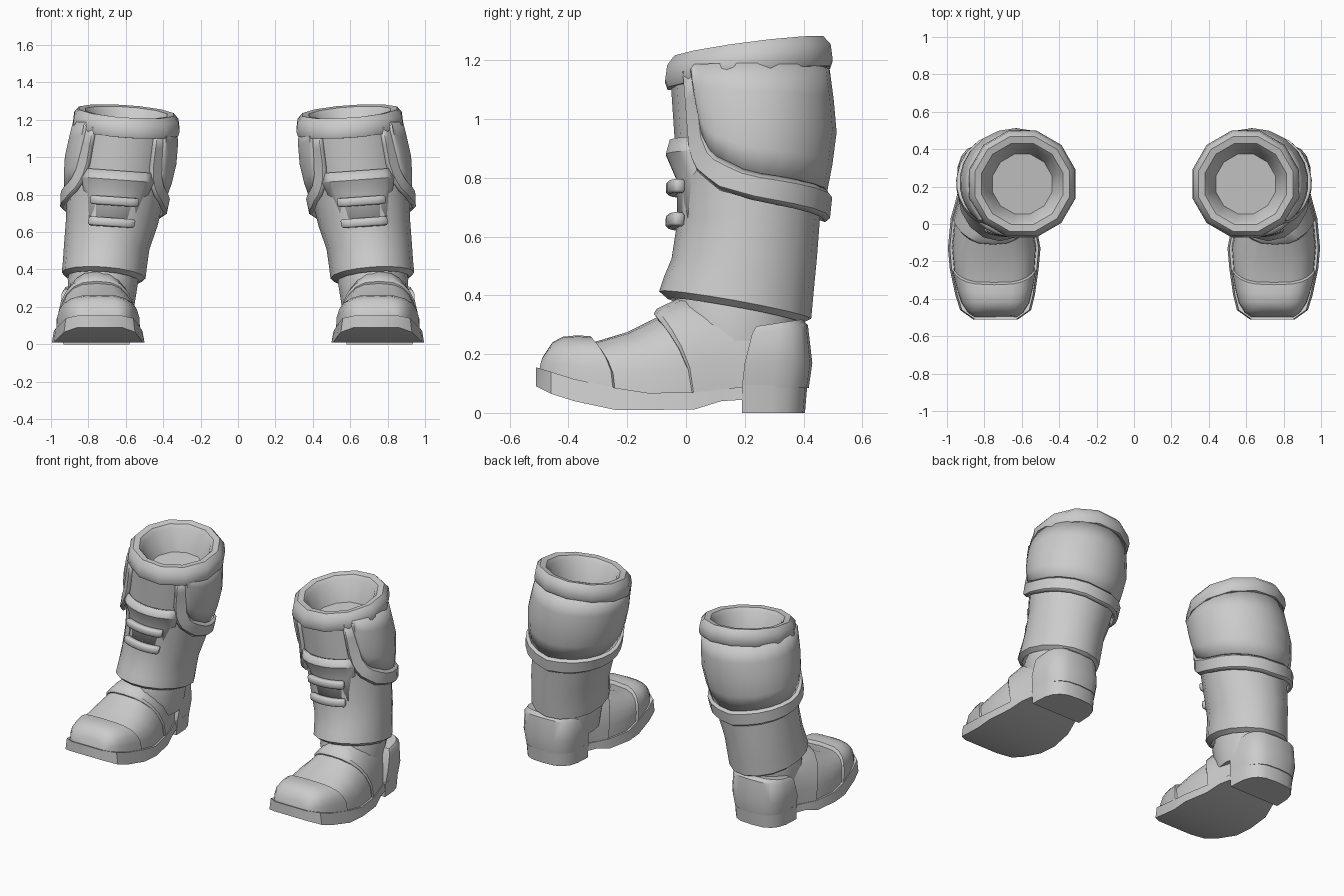
import bpy, bmesh, math
from mathutils import Vector

if "Cube" in bpy.data.objects:
    bpy.data.objects.remove(bpy.data.objects["Cube"])


def lerp_table(table, t):
    """Interpolate rows of (key, values...) at key t."""
    if t <= table[0][0]:
        return table[0][1:]
    for a, b in zip(table, table[1:]):
        if t <= b[0]:
            k = (t - a[0]) / (b[0] - a[0])
            return [p + (q - p) * k for p, q in zip(a[1:], b[1:])]
    return table[-1][1:]


# z, x min, x max, y min, y max of the leg of the boot
SHAFT = [(.30, .53, .93, -.07, .40), (.37, .495, .94, -.09, .425), (.52, .475, .93, -.05, .445),
         (.65, .43, .92, -.03, .455), (.80, .395, .915, -.03, .47), (.95, .36, .905, -.04, .485),
         (1.15, .335, .87, -.055, .475)]
# y, x min, x max, bottom z, top z of the sole
SOLE = [(-.51, .62, .86, .09, .155), (-.46, .55, .93, .065, .14), (-.38, .53, .955, .04, .115),
        (-.24, .51, .985, .01, .085), (-.13, .50, .995, .01, .068), (.03, .53, .98, .012, .07),
        (.12, .555, .955, .04, .08), (.20, .58, .935, .045, .09), (.30, .595, .92, .045, .09),
        (.37, .625, .89, .045, .09), (.40, .67, .84, .045, .09)]


def surf(d, z, off=0.0):
    """Point on the leg; d is degrees from the front, positive to the outer side."""
    x0, x1, y0, y1 = lerp_table(SHAFT, z)
    a = math.radians(d - 90)
    dx = ((x1 - x0) / 2 + off) * math.cos(a)
    dy = ((y1 - y0) / 2 + off) * math.sin(a)
    return Vector(((x0 + x1) / 2 + dx, (y0 + y1) / 2 + dy, z + .07 * dx))


def finish(name, bm, thickness=0, bevel=0):
    bmesh.ops.recalc_face_normals(bm, faces=bm.faces)
    me = bpy.data.meshes.new(name)
    bm.to_mesh(me)
    bm.free()
    ob = bpy.data.objects.new(name, me)
    bpy.context.collection.objects.link(ob)
    bpy.context.view_layer.objects.active = ob
    ob.select_set(True)
    bpy.ops.object.shade_smooth_by_angle(angle=math.radians(38))
    ob.select_set(False)
    if thickness:
        m = ob.modifiers.new("thickness", 'SOLIDIFY')
        m.thickness, m.offset = thickness, 0
    if bevel:
        m = ob.modifiers.new("bevel", 'BEVEL')
        m.width, m.segments = bevel, 1
    ob.modifiers.new("pair", 'MIRROR').use_mirror_merge = False
    return ob


def loft(name, rings, closed=True, caps=True, **kw):
    bm = bmesh.new()
    rows = [[bm.verts.new(p) for p in r] for r in rings]
    n = len(rows[0])
    for a, b in zip(rows, rows[1:]):
        for i in range(n if closed else n - 1):
            j = (i + 1) % n
            bm.faces.new((a[i], a[j], b[j], b[i]))
    if closed and caps:
        bm.faces.new(rows[0])
        bm.faces.new(rows[-1])
    return finish(name, bm, **kw)


def leg_ring(z, off=0.0, slope=0.0, n=16):
    pts = [surf(360 * i / n, z, off) for i in range(n)]
    for p in pts:
        p.z += slope * (p.y - .18)
    return pts


def arch(yb, yt, h, grow=0.0, e=.6, n=12):
    """Foot section: stands on the sole at yb and leans to yt at the top."""
    x0, x1, zb, zt = lerp_table(SOLE, yb)
    z0, rx = (zb + zt) / 2, (x1 - x0) / 2 - .02 + grow
    pts = []
    for i in range(n + 1):
        t = math.pi * i / n
        c, s = math.cos(t), max(0, math.sin(t))
        pts.append(((x0 + x1) / 2 + rx * math.copysign(abs(c) ** e, c),
                    yb + (yt - yb) * s ** 1.5, z0 + (h + grow - z0) * s ** e))
    return pts


# Sole and heel block
loft("sole", [[(x0, y, zb), (x1, y, zb), (x1 - .01, y, zt), (x0 + .01, y, zt)]
              for y, x0, x1, zb, zt in SOLE])


def heel_ring(z, half_width, y_back, slope=0.0, y_front=.19, e=.65, n=10):
    pts = []
    for i in range(n + 1):
        t = math.pi * i / n
        c, s = math.cos(t), max(0, math.sin(t))
        y = y_front + (y_back - y_front) * s ** e
        pts.append((.757 + half_width * math.copysign(abs(c) ** e, c), y, z + slope * (y - y_front)))
    return pts


loft("heel_block", [heel_ring(0, .177, .405), heel_ring(.095, .183, .413)])
loft("heel_counter", [heel_ring(.085, .181, .418), heel_ring(.17, .192, .43, y_front=.2),
                      heel_ring(.27, .186, .415, .15, .225), heel_ring(.295, .17, .395, .15, .24)])

# Foot: vamp, instep panel and toe cap
loft("vamp", [arch(-.4, -.4, .22), arch(-.25, -.3, .245), arch(-.12, -.2, .275, e=.65),
              arch(0, -.1, .325, e=.72), arch(.1, 0, .37, e=.8)])
loft("instep_panel", [arch(.025, -.11, .335, .002, .75), arch(.03, -.1, .345, .009, .75),
                      arch(.1, -.03, .38, .008, .8), arch(.2, .1, .39, .004, .8),
                      arch(.3, .25, .37, 0, .8), arch(.37, .34, .33, 0, .8)])
loft("toe_cap", [arch(-.5, -.488, .19), arch(-.475, -.455, .24), arch(-.42, -.42, .257, .002),
                 arch(-.34, -.37, .258, .006), arch(-.245, -.325, .253, .008),
                 arch(-.238, -.315, .245, 0)])

# Ankle and leg with a flared hem
loft("ankle", [leg_ring(.18, -.03), leg_ring(.34, -.025), leg_ring(.45, -.06)])
loft("leg", [leg_ring(.40, -.05, -.18), leg_ring(.345, -.02, -.18), leg_ring(.365, .003, -.18),
             leg_ring(.43, .0, -.14), leg_ring(.525, .0), leg_ring(.65), leg_ring(.8),
             leg_ring(.95), leg_ring(1.17)], caps=False)

# Tongue flap that sinks into the leg, and two straps on the front
loft("tongue", [[surf(d, z, off - .012 * (abs(d) / 42) ** 3) for d in range(-42, 43, 12)]
                for z, off in ((.60, -.02), (.80, -.006), (.88, .024), (.925, .008))],
     closed=False, thickness=.022)
for i, z in enumerate((.765, .652)):
    loft(f"strap_{i + 1}", [[surf(d, z + dz, .018) for d in range(-27, 28, 9)] for dz in (-.023, .023)],
         closed=False, thickness=.04, bevel=.008)

# Cuff round the back with a raised trim along its lower edge
UPPER = [(48, 1.15), (52, .93), (60, .855), (88, .79), (130, .765), (180, .74)]
LOWER = [(38, 1.15), (38, .92), (46, .825), (68, .75), (98, .71), (135, .685), (180, .66)]


def edge(points, t):
    k = t * (len(points) - 1)
    return lerp_table([(i,) + p for i, p in enumerate(points)], k)


def both_sides(row):
    """Continue a half row of (d, z) past the back to the other side."""
    return row + [(360 - d, z) for d, z in reversed(row[:-1])]


def trim_point(a, b, v, off):
    z = a[1] + (b[1] - a[1]) * v
    flat = min(1, max(0, (z - .8) / .15))      # lies flatter near the front
    return surf(a[0] + (b[0] - a[0]) * v, z, off - .018 * flat)


N = 14
up = both_sides([tuple(edge(UPPER, i / N)) for i in range(N + 1)])
low = both_sides([tuple(edge(LOWER, i / N)) for i in range(N + 1)])
loft("cuff", [[surf(d, z + (1.17 - z) * v, .006 + .014 * math.sin(math.pi * v)) for d, z in up]
              for v in (0, .25, .5, .75, 1)], closed=False, thickness=.016)
loft("cuff_trim", [[trim_point(a, b, v, off) for a, b in zip(up, low)]
                   for v, off in ((-.03, .01), (.12, .022), (.88, .022), (1, .01))],
     closed=False, thickness=.026)


# Tilted top rim with the recessed opening
def rim_ring(r, z, n=12):
    pts = []
    for i in range(n):
        a = 2 * math.pi * (i + .5) / n
        dx, dy = r * math.cos(a), r * math.sin(a)
        pts.append((.597 + dx, .214 + dy, z + .07 * dx + .13 * dy))
    return pts


loft("rim", [rim_ring(.25, 1.135), rim_ring(.286, 1.14), rim_ring(.295, 1.165), rim_ring(.288, 1.215),
             rim_ring(.262, 1.245), rim_ring(.225, 1.24), rim_ring(.205, 1.215),
             rim_ring(.165, 1.09)], caps=False)
loft("opening_floor", [rim_ring(.166, 1.085), rim_ring(.165, 1.09)])
